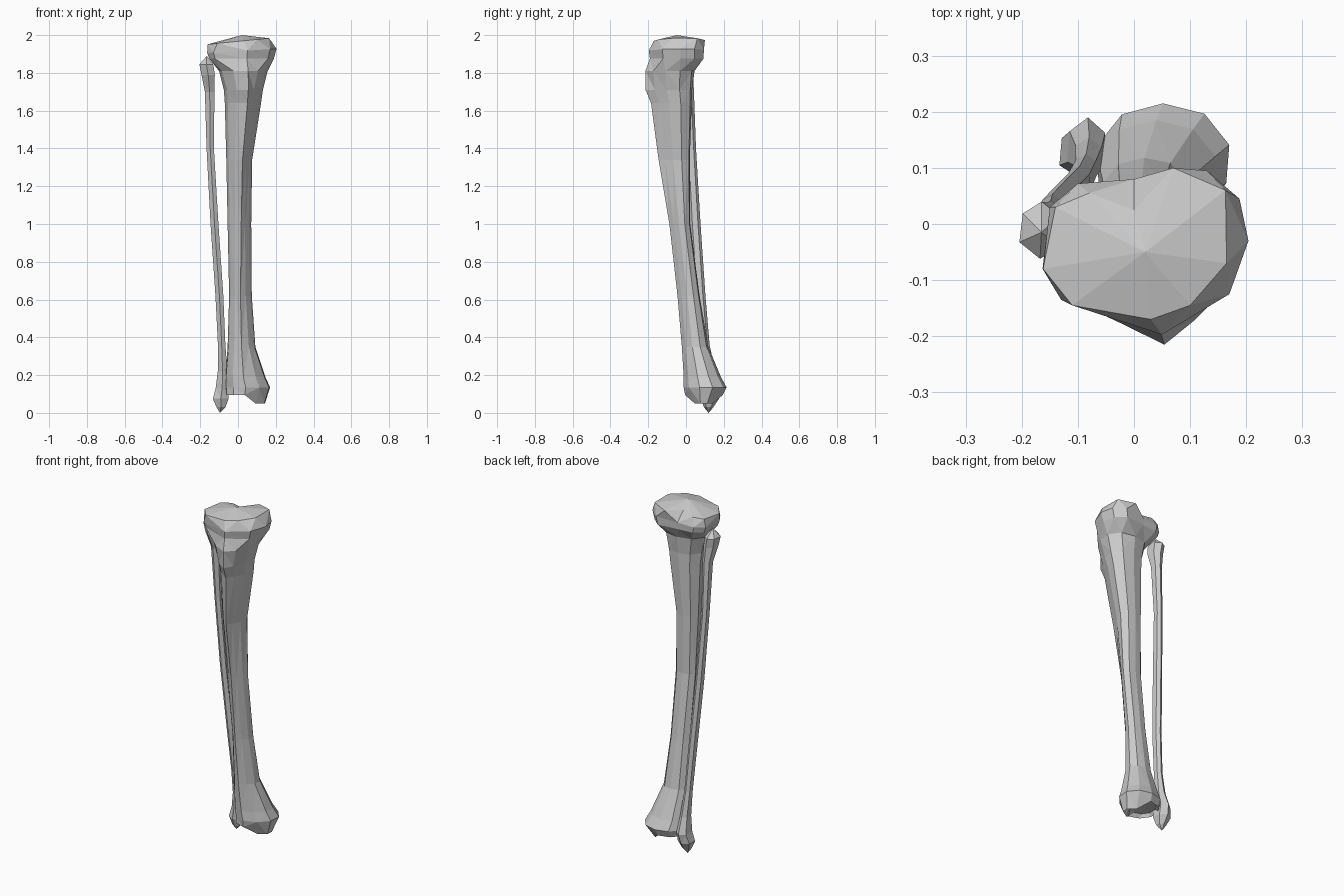
import bpy, bmesh
from math import sin, cos, tau
from mathutils import Vector


def loft(name, rings, bottom, top):
    """Skin a stack of rings (bottom to top), closing both ends on a point."""
    bm = bmesh.new()
    rows = [[bm.verts.new(p) for p in ring] for ring in rings]
    n = len(rows[0])
    for lo, hi in zip(rows, rows[1:]):
        for i in range(n):
            j = (i + 1) % n
            bm.faces.new((lo[i], lo[j], hi[j], hi[i]))
    for row, tip in ((rows[0], bottom), (rows[-1], top)):
        v = bm.verts.new(tip)
        for i in range(n):
            bm.faces.new((row[i], row[(i + 1) % n], v))
    bmesh.ops.triangulate(bm, faces=[f for f in bm.faces if len(f.verts) > 3],
                          quad_method='SHORT_EDGE')
    bmesh.ops.recalc_face_normals(bm, faces=bm.faces)
    mesh = bpy.data.meshes.new(name)
    bm.to_mesh(mesh)
    bm.free()
    obj = bpy.data.objects.new(name, mesh)
    bpy.context.collection.objects.link(obj)
    return obj


def section(z, x0, x1, y0, y1, tri, crest, profile):
    """Fit a blend of ellipse and triangular profile into a box at height z."""
    n, pts = len(profile), []
    for i, (pu, pv) in enumerate(profile):
        a = tau * i / n
        u = sin(a) * 1.05 * (1 - tri) + pu * tri
        v = -cos(a) * (1 - tri) + pv * tri
        u += crest * max(0, -v) ** 2
        pts.append(Vector(((x0 + x1) / 2 + u * (x1 - x0) / 2,
                           (y0 + y1) / 2 + v * (y1 - y0) / 2, z)))
    return pts


# Shin bone: triangular shaft with a front crest
SHIN = [(0, -1), (.4, -.55), (.8, -.05), (1, .5), (.65, .95),
        (0, 1), (-.65, .9), (-1, .45), (-.8, -.1), (-.4, -.6)]
shin_table = [  # z, x0, x1, y0, y1, triangularity, crest shift
    (0.115, -.05, .08, .02, .17, .0, 0),
    (0.095, -.062, .155, -.005, .195, .1, -.1),
    (0.135, -.066, .170, -.012, .215, .2, -.1),
    (0.19, -.066, .145, -.012, .185, .2, -.1),
    (0.35, -.055, .092, -.022, .118, .4, 0),
    (0.62, -.047, .073, -.045, .072, .7, .0),
    (1.00, -.055, .070, -.088, .022, .9, .15),
    (1.34, -.062, .075, -.145, .020, .9, .25),
    (1.64, -.070, .122, -.185, .030, .8, .25),
    (1.71, -.075, .132, -.214, .032, .8, .25),
    (1.81, -.100, .157, -.215, .045, .5, .2),
]
rings = [section(*row, SHIN) for row in shin_table]

# Inner ankle knob: pull the inner side of the bottom rim down
for p in rings[1]:
    if p.x > .1:
        p.z = .05
        p.x -= .012
        p.y = .09 + (p.y - .09) * .6

# Knee end: wide rim, then a kidney-shaped plateau
rim = [(.05, -.197), (.17, -.125), (.204, -.03), (.188, .045), (.13, .095),
       (.0, .08), (-.1, .072), (-.15, .03), (-.163, -.08), (-.13, -.135)]
plateau = [(.03, -.17), (.1, -.145), (.165, -.07), (.163, .06), (.07, .1),
           (0, .025), (-.08, .055), (-.14, .03), (-.162, -.08), (-.11, -.145)]
rings.append([Vector((x * .93, y * .97, 1.875)) for x, y in rim])
rings.append([Vector((x, y, 1.915 + .06 * x)) for x, y in rim])
rings.append([Vector((x, y, 1.967 + .1 * x)) for x, y in plateau])
loft("shin_bone", rings, (.02, .09, .12), (.02, -.05, 2.0))

# Calf bone: slim six-sided rod with a knobbed head and ankle end
CALF = [(0, -1), (1, -.6), (.9, .5), (.1, 1), (-.8, .6), (-1, -.4)]
calf_table = [
    (0.03, -.115, -.065, .095, .145, .5, 0),
    (0.075, -.135, -.048, .078, .175, .5, 0),
    (0.13, -.120, -.048, .080, .190, .5, 0),
    (0.22, -.108, -.055, .085, .155, .6, 0),
    (0.36, -.107, -.066, .075, .125, .6, 0),
    (0.62, -.120, -.077, .048, .103, .7, 0),
    (1.00, -.146, -.103, .022, .077, .7, 0),
    (1.40, -.167, -.127, .003, .053, .7, 0),
    (1.70, -.176, -.124, -.020, .042, .7, 0),
    (1.79, -.194, -.122, -.055, .038, .7, 0),
    (1.845, -.205, -.130, -.062, .040, .8, 0),
]
loft("calf_bone", [section(*row, CALF) for row in calf_table],
     (-.095, .12, 0), (-.165, -.015, 1.89))
